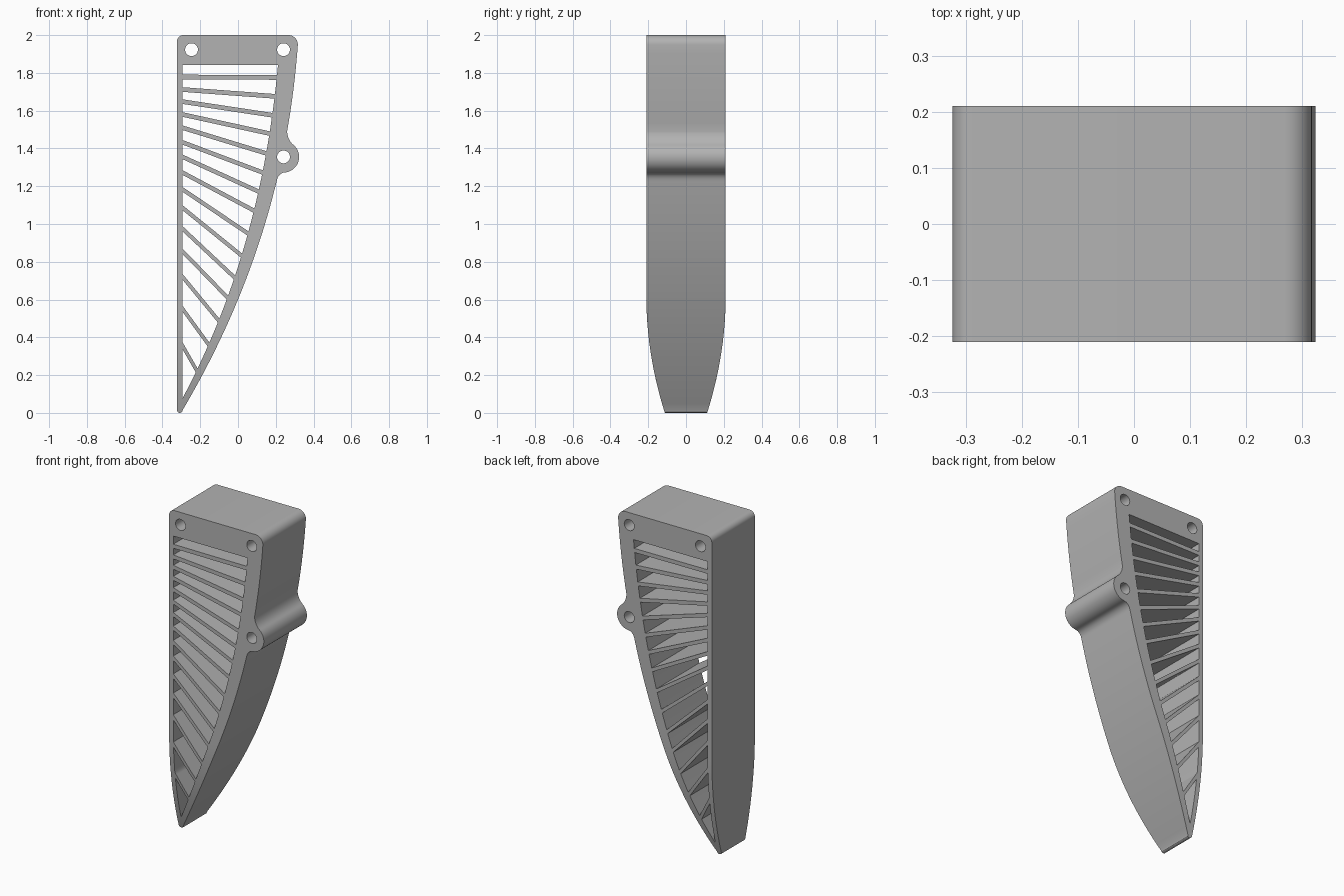
import bpy, bmesh, math
from mathutils import Vector

cube = bpy.data.objects.get("Cube")
if cube:
    bpy.data.objects.remove(cube, do_unlink=True)

HALF_DEPTH = 0.21      # half thickness of the upper body
TIP_DEPTH = 0.112      # half thickness at the tip
TAPER_START = 0.62     # height where the thinning begins
LEFT, INNER_LEFT = -0.3235, -0.295


def curve_through(points):
    """Smooth x(z) polynomial through a few (x, z) points."""
    def x_at(z):
        total = 0
        for i, (xi, zi) in enumerate(points):
            for j, (_, zj) in enumerate(points):
                if i != j:
                    xi *= (z - zj) / (zi - zj)
            total += xi
        return total
    return x_at


outer = curve_through([(-.293, .015), (0, .6), (.198, 1.2), (.313, 1.9)])
inner = curve_through([(-.2936, .077), (-.056, .611), (.108, 1.172), (.2116, 1.841)])


def arc(cx, cz, r, start, end, n):
    angles = [math.radians(start + (end - start) * i / n) for i in range(n + 1)]
    return [(cx + r * math.cos(a), cz + r * math.sin(a)) for a in angles]


def fillet(a, ctrl, b, n=8):
    a, ctrl, b = Vector(a), Vector(ctrl), Vector(b)
    return [tuple(a * (1 - t) ** 2 + ctrl * 2 * t * (1 - t) + b * t * t)
            for t in (i / n for i in range(1, n))]


def along(x_at, z0, z1, n):
    return [(x_at(z), z) for z in (z0 + (z1 - z0) * i / n for i in range(n + 1))]


# Outer outline: curved right edge, lug, rounded top corners, straight left edge
lug = arc(.241, 1.355, .0825, -85, 50, 28)
low, high = (outer(1.225), 1.225), (outer(1.49), 1.49)
outline = along(outer, .016, 1.225, 32)
outline += fillet(low, (.213, 1.27), lug[0]) + lug
outline += fillet(lug[-1], (.263, 1.444), high)
outline += along(outer, 1.49, 1.95, 10)
outline += arc(outer(1.95) - .05, 1.95, .05, 0, 90, 8)[1:]
outline += arc(LEFT + .035, 1.965, .035, 90, 180, 8)
outline += arc(LEFT + .016, .016, .016, 180, 320, 7)

# Bolt holes
loops = [outline]
for x, z in [(-.246, 1.923), (.241, 1.923), (.241, 1.355)]:
    loops.append(arc(x, z, .034, 0, 360, 32)[:-1])

# Slats: height at the left rail and at the curved rail
slats = [(1.778, 1.776), (1.712, 1.676), (1.648, 1.576), (1.58, 1.479),
         (1.51, 1.374), (1.433, 1.273), (1.356, 1.172), (1.273, 1.071),
         (1.184, .95), (1.087, .833), (.976, .717), (.857, .611),
         (.722, .489), (.553, .362), (.358, .225)]


def slat_edges(left_z, right_z):
    """Upper and lower (left, right) heights of one slat."""
    angle = math.atan2(left_z - right_z, inner(right_z) - INNER_LEFT)
    slope = (inner(right_z + .01) - inner(right_z)) / .01
    t = .0125 - .003 * angle
    dl = t / math.cos(angle)
    dr = t / (math.cos(angle) + slope * math.sin(angle))
    return (left_z + dl, right_z + dr), (left_z - dl, right_z - dr)


# Openings are the gaps between neighbouring slats
ceiling = (1.841, 1.841)
for slat in slats:
    upper, lower = slat_edges(*slat)
    loops.append([(INNER_LEFT, ceiling[0]), (INNER_LEFT, upper[0])]
                 + along(inner, upper[1], ceiling[1], 4))
    ceiling = lower
loops.append([(INNER_LEFT, ceiling[0]), (INNER_LEFT, .08)]
             + along(inner, .08, ceiling[1], 5))

# Fill the face between the loops and extrude it through the depth
bm = bmesh.new()
for loop in loops:
    verts = [bm.verts.new((x, -HALF_DEPTH, z)) for x, z in loop]
    for a, b in zip(verts, verts[1:] + verts[:1]):
        bm.edges.new((a, b))
bmesh.ops.triangle_fill(bm, use_beauty=True, use_dissolve=False,
                        edges=bm.edges[:], normal=(0, -1, 0))
result = bmesh.ops.extrude_face_region(bm, geom=bm.faces[:], use_keep_orig=True)
moved = [g for g in result["geom"] if isinstance(g, bmesh.types.BMVert)]
bmesh.ops.translate(bm, verts=moved, vec=(0, 2 * HALF_DEPTH, 0))

# Slice the lower part and thin it towards the tip
for i in range(1, 13):
    bmesh.ops.bisect_plane(bm, geom=bm.verts[:] + bm.edges[:] + bm.faces[:], dist=1e-5,
                           plane_co=(0, 0, TAPER_START * i / 12), plane_no=(0, 0, 1))
for v in bm.verts:
    k = max(0, (TAPER_START - v.co.z) / TAPER_START)
    depth = HALF_DEPTH - (HALF_DEPTH - TIP_DEPTH) * k * k
    v.co.y = math.copysign(depth, v.co.y)
bmesh.ops.recalc_face_normals(bm, faces=bm.faces[:])

mesh = bpy.data.meshes.new("slatted_bracket")
bm.to_mesh(mesh)
bm.free()
bracket = bpy.data.objects.new("slatted_bracket", mesh)
bpy.context.collection.objects.link(bracket)

# Plain grey material
grey = bpy.data.materials.new("plain_grey")
grey.use_nodes = True
colour = (.45, .45, .45, 1)
grey.diffuse_color = colour
grey.node_tree.nodes["Principled BSDF"].inputs["Base Color"].default_value = colour
mesh.materials.append(grey)

bpy.ops.object.select_all(action='DESELECT')
bracket.select_set(True)
bpy.context.view_layer.objects.active = bracket
bpy.ops.object.shade_smooth_by_angle(angle=math.radians(30))
